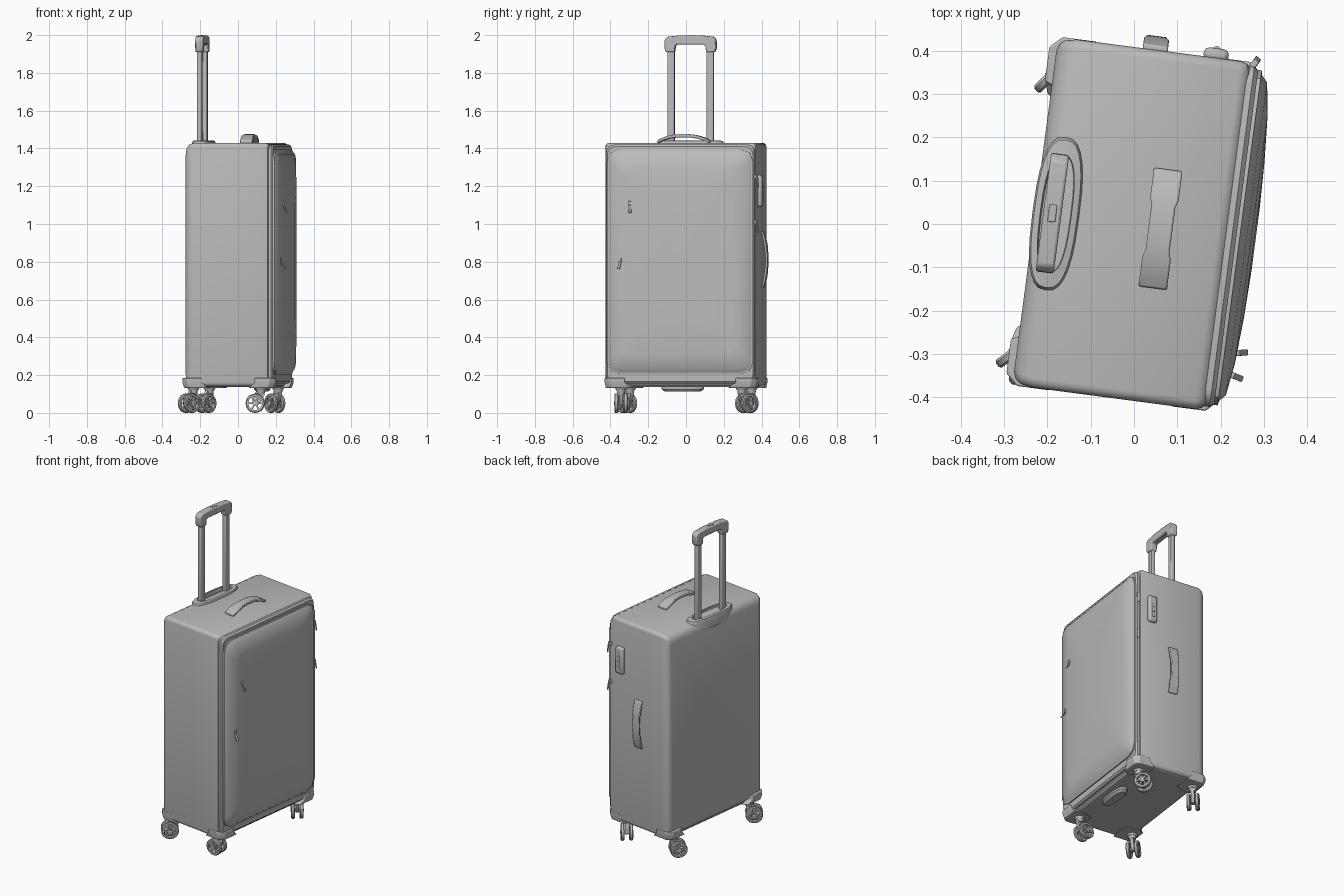
import bpy, bmesh, math
from mathutils import Matrix, Vector

cube = bpy.data.objects.get("Cube")
if cube:
    bpy.data.objects.remove(cube)

grey = bpy.data.materials.new("suitcase grey")
grey.use_nodes = True
GREY = (0.5, 0.5, 0.5, 1)
grey.diffuse_color = GREY
grey.node_tree.nodes["Principled BSDF"].inputs["Base Color"].default_value = GREY

TURN = Matrix.Rotation(math.radians(-7.5), 4, 'Z')  # the case stands slightly turned


def emit(name, bm, matrix=TURN, bevel=0.0, smooth=35):
    bmesh.ops.recalc_face_normals(bm, faces=bm.faces)
    me = bpy.data.meshes.new(name)
    bm.to_mesh(me)
    bm.free()
    me.materials.append(grey)
    me.shade_smooth()
    me.set_sharp_from_angle(angle=math.radians(smooth))
    ob = bpy.data.objects.new(name, me)
    bpy.context.collection.objects.link(ob)
    ob.matrix_world = matrix
    if bevel:
        mod = ob.modifiers.new("Bevel", 'BEVEL')
        mod.width, mod.segments = bevel, 2
        mod.limit_method = 'ANGLE'
    return ob


def skin(bm, rings, cap=True, loop=False):
    """Join rings of equal length with quads."""
    vs = [[bm.verts.new(p) for p in r] for r in rings]
    n = len(vs[0])
    pairs = list(zip(vs, vs[1:])) + ([(vs[-1], vs[0])] if loop else [])
    for a, b in pairs:
        for i in range(n):
            j = (i + 1) % n
            bm.faces.new((a[i], a[j], b[j], b[i]))
    if cap and not loop:
        bm.faces.new(vs[0])
        bm.faces.new(vs[-1])


def rounded_ring(x, hy, z0, z1, r, seg=4):
    """Rounded rectangle across y and z at depth x."""
    pts = []
    for k, (cy, cz) in enumerate([(hy - r, z1 - r), (r - hy, z1 - r),
                                  (r - hy, z0 + r), (hy - r, z0 + r)]):
        for s in range(seg + 1):
            a = math.radians(90 * k + 90 * s / seg)
            pts.append((x, cy + r * math.cos(a), cz + r * math.sin(a)))
    return pts


def panel(name, rings, seg=4):
    bm = bmesh.new()
    skin(bm, [rounded_ring(*r, seg) for r in rings])
    return emit(name, bm)


def prism(bm, pts, axes, lo, hi):
    """Extrude a profile; axes = indices of profile a, profile b, thickness."""
    def place(p, t):
        v = [0, 0, 0]
        v[axes[0]], v[axes[1]], v[axes[2]] = p[0], p[1], t
        return v
    skin(bm, [[place(p, lo) for p in pts], [place(p, hi) for p in pts]])


def box(bm, c, s, rot=Matrix()):
    bmesh.ops.create_cube(bm, size=1, matrix=Matrix.Translation(c) @ rot @ Matrix.Diagonal((*s, 1)))


def cyl(bm, c, r1, r2, depth, rot=Matrix(), seg=20):
    bmesh.ops.create_cone(bm, cap_ends=True, segments=seg, radius1=r1, radius2=r2,
                          depth=depth, matrix=Matrix.Translation(c) @ rot)


# Main shell with softly rounded front and back edges
Z0, Z1 = 0.14, 1.43
edge = [(0.0, 0.375, 0.05), (0.006, 0.39, 0.028), (0.018, 0.40, 0.011), (0.045, 0.405, 0.0)]
shell = [(-0.23 + d, hy, Z0 + i, Z1 - i, 0.022) for d, hy, i in edge]
shell += [(0.222 - d * 0.6, hy, Z0 + i * 0.6, Z1 - i * 0.6, 0.022) for d, hy, i in reversed(edge)]
panel("main_shell", shell)

# Front rim and bulging front pocket
panel("front_rim", [(0.19, 0.396, 0.155, 1.42, 0.04), (0.228, 0.396, 0.155, 1.42, 0.04),
                    (0.238, 0.388, 0.165, 1.41, 0.04)])
panel("front_pocket", [(0.225, 0.384, 0.21, 1.39, 0.06), (0.244, 0.384, 0.21, 1.39, 0.06),
                       (0.262, 0.364, 0.235, 1.37, 0.05), (0.273, 0.29, 0.31, 1.29, 0.05),
                       (0.280, 0.18, 0.45, 1.15, 0.05), (0.283, 0.07, 0.65, 0.95, 0.05)], 2)
# Piping around the pocket
bm = bmesh.new()
skin(bm, [rounded_ring(x, 0.384 + e, 0.21 - e, 1.39 + e, 0.06 + e, 2)
          for x, e in ((0.236, 0.0), (0.236, 0.006), (0.246, 0.006), (0.248, -0.004))], loop=True)
emit("pocket_piping", bm)

# Base tray and bottom corner guards
bm = bmesh.new()
box(bm, (0, 0, 0.146), (0.42, 0.77, 0.018))
emit("base_tray", bm, bevel=0.006)
for sx, sn in ((1, "front"), (-1, "back")):
    for sy, yn in ((1, "left"), (-1, "right")):
        bm = bmesh.new()
        low = [(0.11, 0.40), (0.215, 0.40), (0.238, 0.375), (0.238, 0.27), (0.20, 0.25), (0.11, 0.28)]
        high = [(0.14, 0.406), (0.22, 0.406), (0.247, 0.38), (0.247, 0.30), (0.20, 0.28), (0.13, 0.30)]
        skin(bm, [[(sx * x, sy * y, z) for x, y in ring]
                  for ring, z in ((low, 0.132), (high, 0.16), (high, 0.185))])
        emit(f"{sn}_{yn}_corner_guard", bm, bevel=0.004)

# Grip under the base
bm = bmesh.new()
skin(bm, [[(0.13 + rx * math.cos(a), ry * math.copysign(abs(math.sin(a)) ** 0.6, math.sin(a)), z)
           for a in [math.tau * i / 20 for i in range(20)]]
          for rx, ry, z in ((0.04, 0.115, 0.145), (0.038, 0.112, 0.125), (0.026, 0.095, 0.112))])
emit("base_grip", bm)

# Collar around the telescopic handle
bm = bmesh.new()


def oval(rx, ry, z, cx=-0.182):
    out = []
    for i in range(28):
        a = math.tau * i / 28
        c, s = math.cos(a), math.sin(a)
        out.append((cx + rx * math.copysign(abs(c) ** 0.75, c),
                    ry * math.copysign(abs(s) ** 0.75, s), z))
    return out


skin(bm, [oval(0.054, 0.178, 1.37), oval(0.054, 0.178, 1.43), oval(0.050, 0.172, 1.44),
          oval(0.036, 0.137, 1.443), oval(0.033, 0.134, 1.42), oval(0.033, 0.134, 1.37)], loop=True)
emit("handle_collar", bm)

# Telescopic rods and top grip
for y, n in ((0.105, "left"), (-0.105, "right")):
    bm = bmesh.new()
    box(bm, (-0.19, y, 1.66), (0.026, 0.038, 0.54))
    emit(n + "_rod", bm, bevel=0.006)
half = [(0.138, 1.93), (0.137, 1.975), (0.122, 1.992), (0.06, 1.998)]
inner = [(0.07, 1.951), (0.08, 1.945), (0.084, 1.91), (0.130, 1.91)]
outline = [(-a, b) for a, b in half] + [(a, b) for a, b in reversed(half)]
outline = outline + [(a, b) for a, b in reversed(inner)] + [(-a, b) for a, b in inner]
bm = bmesh.new()
prism(bm, outline, (1, 2, 0), -0.211, -0.169)
emit("top_grip", bm, bevel=0.009)
bm = bmesh.new()
box(bm, (-0.19, 0, 1.998), (0.018, 0.04, 0.006))
emit("release_button", bm, bevel=0.002)


# Strap handles on the top and the left side
def strap(name, along, up, across, centre, half_len, rise, base, width, thick):
    bm = bmesh.new()
    rings, n = [], 16
    for i in range(n + 1):
        t = -1 + 2 * i / n
        h = base + rise * (1 - abs(t) ** 2.4)
        w = width / 2 * (0.84 if abs(t) < 0.4 else 1)
        ring = []
        for s, d in ((-1, 0), (1, 0), (1, thick), (-1, thick)):
            p = [0, 0, 0]
            p[along], p[up], p[across] = centre[0] + t * half_len, h + d, centre[1] + s * w
            ring.append(p)
        rings.append(ring)
    skin(bm, rings)
    emit(name, bm, bevel=0.004, smooth=40)


strap("top_handle", 1, 2, 0, (-0.003, 0.062), 0.138, 0.032, 1.427, 0.066, 0.017)
strap("side_handle", 2, 1, 0, (0.81, -0.004), 0.15, 0.022, 0.402, 0.058, 0.013)

# Combination lock on the left side
bm = bmesh.new()
box(bm, (0.137, 0.412, 1.175), (0.058, 0.03, 0.17))
emit("lock_plate", bm, bevel=0.012)
for i in range(3):
    bm = bmesh.new()
    cyl(bm, (0.137, 0.421, 1.13 + i * 0.032), 0.011, 0.011, 0.02, seg=14)
    emit(f"lock_dial_{i + 1}", bm)


# Zip pulls: slider block and hanging tab
def zip_pull(name, p, tilt, turn):
    bm = bmesh.new()
    box(bm, (0, 0, 0), (0.02, 0.014, 0.022))
    box(bm, (0.012, 0, -0.024), (0.006, 0.014, 0.06), Matrix.Rotation(math.radians(tilt), 4, 'Y'))
    emit(name, bm, TURN @ Matrix.Translation(p) @ Matrix.Rotation(math.radians(turn), 4, 'Z'), 0.002)


zip_pull("upper_pocket_pull", (0.272, -0.265, 1.11), -28, 12)
zip_pull("lower_pocket_pull", (0.266, -0.315, 0.81), -35, -15)
zip_pull("upper_side_pull", (0.226, 0.402, 1.25), -8, 60)
zip_pull("lower_side_pull", (0.226, 0.400, 1.01), -8, 60)


# Swivelling twin-wheel casters
def caster(name, x, y, deg):
    m = Matrix.Translation(TURN @ Vector((x, y, 0))) @ Matrix.Rotation(math.radians(deg), 4, 'Z')
    side = Matrix.Rotation(math.pi / 2, 4, 'Y')
    R, axle_y = 0.051, -0.03
    # Mount and fork
    bm = bmesh.new()
    cyl(bm, (0, 0, 0.135), 0.026, 0.04, 0.03)
    cyl(bm, (0, 0, 0.112), 0.020, 0.024, 0.02)
    prism(bm, [(-0.024, 0.118), (0.02, 0.118), (0.018, 0.09), (-0.016, 0.04),
               (-0.042, 0.04), (-0.044, 0.07)], (1, 2, 0), -0.010, 0.010)
    cyl(bm, (0, axle_y, R), 0.009, 0.009, 0.076, side, 12)
    emit(name + "_fork", bm, m)
    # Tyre, hub and spokes for each wheel
    for s, n in ((1, "a"), (-1, "b")):
        bm = bmesh.new()
        cx = s * 0.025
        prof = [(-0.011, 0.036), (-0.011, 0.046), (-0.006, R), (0.006, R), (0.011, 0.046), (0.011, 0.036)]
        rings = []
        for i in range(28):
            a = math.tau * i / 28
            rings.append([(cx + w, axle_y + r * math.cos(a), R + r * math.sin(a)) for w, r in prof])
        skin(bm, rings, loop=True)
        cyl(bm, (cx, axle_y, R), 0.015, 0.015, 0.022, side, 14)
        for k in range(6):
            rot = Matrix.Rotation(math.tau * k / 6, 4, 'X')
            c = Vector((cx, axle_y, R)) + rot @ Vector((0, 0.026, 0))
            box(bm, c, (0.014, 0.026, 0.009), rot)
        emit(f"{name}_wheel_{n}", bm, m)


caster("back_right_caster", -0.195, -0.325, -53)
caster("back_left_caster", -0.195, 0.325, -45)
caster("front_right_caster", 0.165, -0.325, -90)
caster("front_left_caster", 0.172, 0.32, 217)
